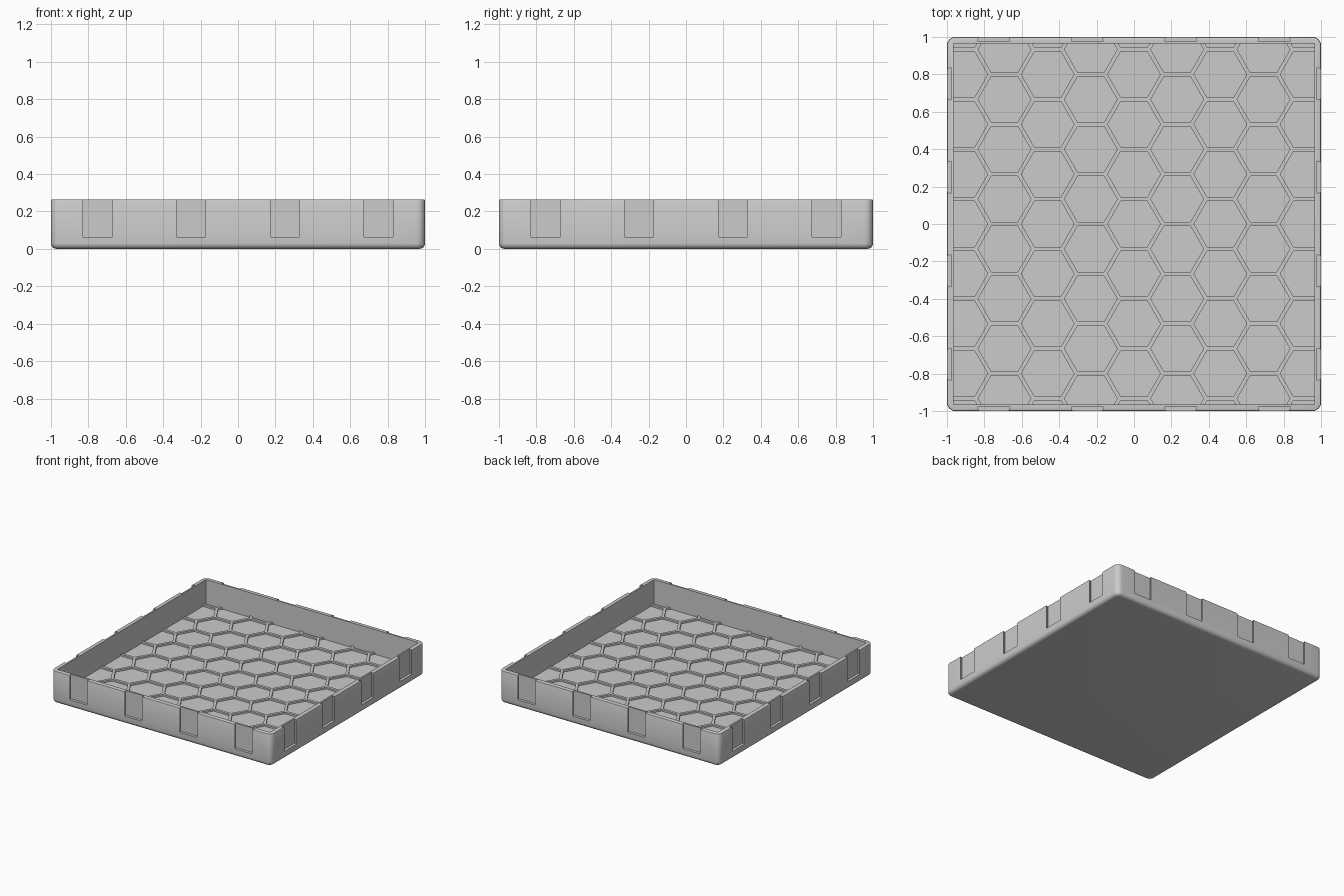
import bpy, bmesh, math
from mathutils import Vector, Matrix

HEIGHT = 0.265       # overall height
FLOOR = 0.062        # floor top
INNER = 0.965        # inner wall half width
PITCH = 0.2665       # honeycomb cell, flat to flat
RIB_W, RIB_H = 0.022, 0.014

if "Cube" in bpy.data.objects:
    bpy.data.objects.remove(bpy.data.objects["Cube"], do_unlink=True)

grey = bpy.data.materials.new("plain grey")
grey.use_nodes = True
grey.diffuse_color = (0.6, 0.6, 0.6, 1)
grey.node_tree.nodes["Principled BSDF"].inputs["Base Color"].default_value = (0.6, 0.6, 0.6, 1)


def finish(bm, name):
    bmesh.ops.recalc_face_normals(bm, faces=bm.faces)
    mesh = bpy.data.meshes.new(name)
    bm.to_mesh(mesh)
    bm.free()
    mesh.materials.append(grey)
    obj = bpy.data.objects.new(name, mesh)
    bpy.context.collection.objects.link(obj)
    return obj


def prism(bm, outline, z0, z1, matrix=Matrix()):
    """Extrude a closed 2D outline from z0 to z1."""
    base = bm.faces.new([bm.verts.new(matrix @ Vector((x, y, z0))) for x, y in outline])
    ext = bmesh.ops.extrude_face_region(bm, geom=[base])["geom"]
    bmesh.ops.translate(bm, vec=(0, 0, z1 - z0),
                        verts=[v for v in ext if isinstance(v, bmesh.types.BMVert)])


def square(r):
    return [(-r, -r), (r, -r), (r, r), (-r, r)]


def bevel(bm, rule, width, segments):
    edges = [e for e in bm.edges if rule(e.verts[0].co, e.verts[1].co)]
    bmesh.ops.bevel(bm, geom=edges, offset=width, segments=segments,
                    profile=0.5, affect='EDGES')


# Tray body: rounded corners, rounded underside, softened rim
bm = bmesh.new()
prism(bm, square(1), 0, HEIGHT)
bevel(bm, lambda a, b: abs(a.z - b.z) > 0.1, 0.045, 6)
bevel(bm, lambda a, b: max(a.z, b.z) < 0.001, 0.03, 5)
bevel(bm, lambda a, b: min(a.z, b.z) > HEIGHT - 0.001, 0.007, 2)
tray = finish(bm, "tray_body")

# Cutters: the inner hollow, and four dovetail slots on each side
bm = bmesh.new()
prism(bm, square(INNER), FLOOR, HEIGHT + 0.1)
hollow = finish(bm, "hollow_cutter")

bm = bmesh.new()
dovetail = [(-0.0775, -1), (-0.0875, -0.978), (0.0875, -0.978), (0.0775, -1),
            (0.0775, -1.05), (-0.0775, -1.05)]
for side in range(4):
    turn = Matrix.Rotation(side * math.pi / 2, 4, 'Z')
    for x in (-0.75, -0.25, 0.25, 0.75):
        prism(bm, dovetail, 0.064, HEIGHT + 0.1, turn @ Matrix.Translation((x, 0, 0)))
slots = finish(bm, "slot_cutter")

bpy.context.view_layer.objects.active = tray
for cutter in (hollow, slots):
    cutter.hide_render = True
    mod = tray.modifiers.new(cutter.name, 'BOOLEAN')
    mod.operation, mod.solver, mod.object = 'DIFFERENCE', 'EXACT', cutter
    bpy.ops.object.modifier_apply(modifier=mod.name)
    bpy.data.objects.remove(cutter, do_unlink=True)

bpy.ops.object.select_all(action='DESELECT')
tray.select_set(True)
bpy.ops.object.shade_smooth_by_angle(angle=math.radians(30))

# Honeycomb ribs: one hexagonal frame per cell, trimmed at the walls
bm = bmesh.new()
step = PITCH * math.sqrt(3) / 2
outer_r = PITCH / math.sqrt(3)
inner_r = (PITCH - RIB_W) / math.sqrt(3)
top = FLOOR + RIB_H
for col in range(-5, 6):
    for row in range(-5, 6):
        cx, cy = col * step, (row + 0.5 * (col % 2)) * PITCH

        def ring(r, z):
            return [bm.verts.new((cx + r * math.cos(k * math.pi / 3),
                                  cy + r * math.sin(k * math.pi / 3), z)) for k in range(6)]
        loops = [ring(outer_r, top), ring(inner_r, top), ring(inner_r, FLOOR)]
        for a, b in zip(loops, loops[1:]):
            for k in range(6):
                n = (k + 1) % 6
                bm.faces.new((a[k], a[n], b[n], b[k]))
bmesh.ops.remove_doubles(bm, verts=bm.verts, dist=0.0005)
for normal in ((1, 0, 0), (-1, 0, 0), (0, 1, 0), (0, -1, 0)):
    bmesh.ops.bisect_plane(bm, geom=bm.verts[:] + bm.edges[:] + bm.faces[:],
                           plane_co=Vector(normal) * INNER, plane_no=normal, clear_outer=True)
ribs = finish(bm, "honeycomb_ribs")
# Rib tops face up
if sum(p.normal.z for p in ribs.data.polygons) < 0:
    ribs.data.flip_normals()
